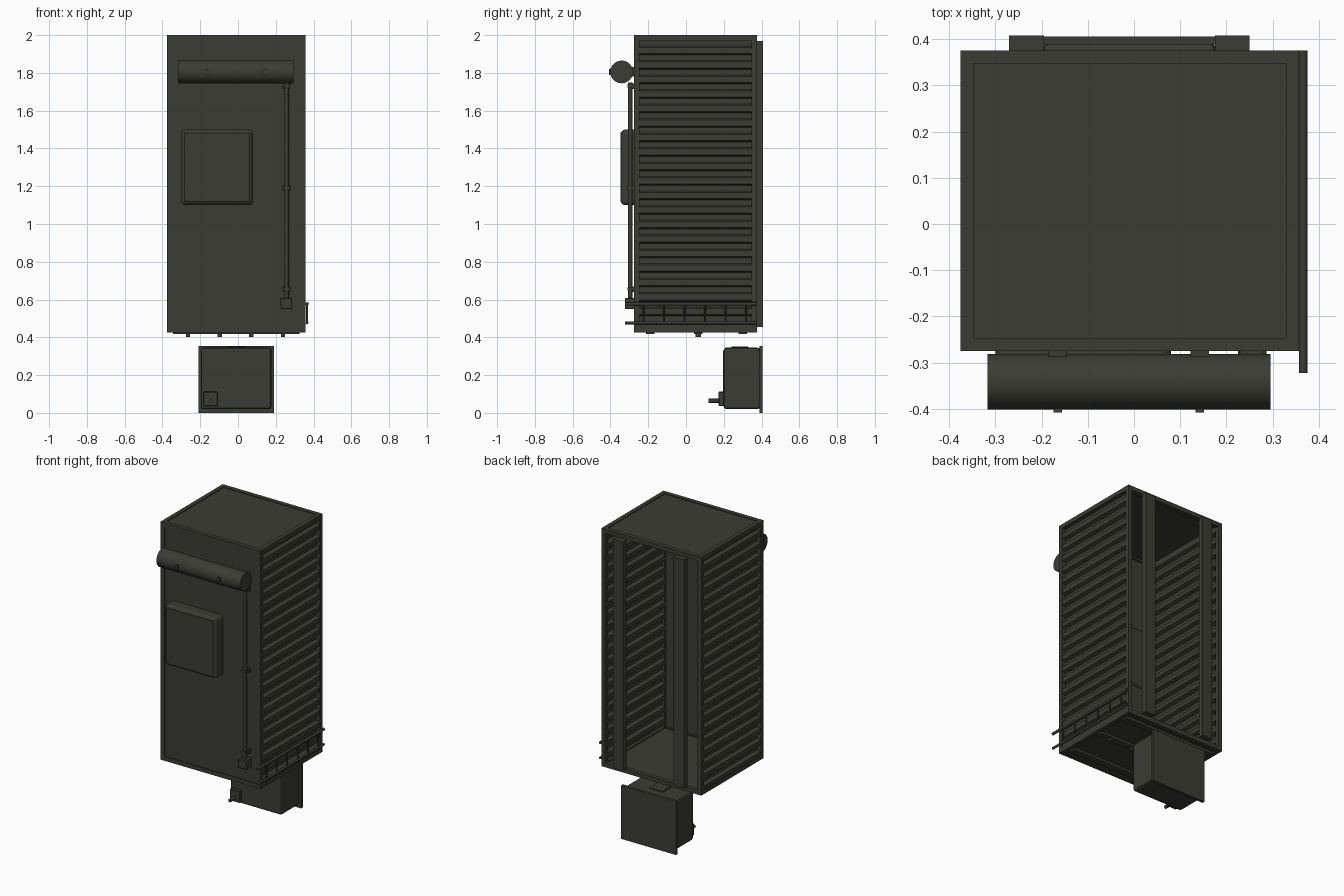
import bpy, bmesh, math
from mathutils import Matrix, Vector

if "Cube" in bpy.data.objects:
    bpy.data.objects.remove(bpy.data.objects["Cube"])

mat = bpy.data.materials.new("dark olive grey")
mat.diffuse_color = (0.045, 0.045, 0.036, 1)
mat.use_nodes = True
mat.node_tree.nodes["Principled BSDF"].inputs["Base Color"].default_value = mat.diffuse_color


def finish(name, bm):
    bmesh.ops.recalc_face_normals(bm, faces=bm.faces[:])
    me = bpy.data.meshes.new(name)
    bm.to_mesh(me)
    bm.free()
    me.materials.append(mat)
    ob = bpy.data.objects.new(name, me)
    bpy.context.scene.collection.objects.link(ob)
    return ob


def add_box(bm, x, y, z):
    m = Matrix.Translation(((x[0] + x[1]) / 2, (y[0] + y[1]) / 2, (z[0] + z[1]) / 2))
    m = m @ Matrix.Diagonal((x[1] - x[0], y[1] - y[0], z[1] - z[0], 1))
    return bmesh.ops.create_cube(bm, size=1, matrix=m)["verts"]


def box(name, x, y, z, bevel=0, segments=1):
    bm = bmesh.new()
    add_box(bm, x, y, z)
    if bevel:
        bmesh.ops.bevel(bm, geom=bm.edges[:], offset=bevel, segments=segments,
                        profile=0.5, affect='EDGES')
    return finish(name, bm)


def rod(name, a, b, r, sides=12):
    a, b = Vector(a), Vector(b)
    q = (b - a).to_track_quat('Z', 'Y').to_matrix().to_4x4()
    bm = bmesh.new()
    bmesh.ops.create_cone(bm, cap_ends=True, segments=sides, radius1=r, radius2=r,
                          depth=(b - a).length, matrix=Matrix.Translation((a + b) / 2) @ q)
    for f in bm.faces:
        f.smooth = len(f.verts) == 4
    for e in bm.edges:
        e.smooth = all(len(f.verts) == 4 for f in e.link_faces)
    return finish(name, bm)


X0, X1, Y0, Y1, Z0, Z1, T = -0.375, 0.357, -0.275, 0.375, 0.425, 2.0, 0.028

# Outer frame of twelve beams
bm = bmesh.new()
for x in ((X0, X0 + T), (X1 - T, X1)):
    for y in ((Y0, Y0 + T), (Y1 - T, Y1)):
        add_box(bm, x, y, (Z0, Z1))
    for z in ((Z0, Z0 + T), (Z1 - T, Z1)):
        add_box(bm, x, (Y0 + T, Y1 - T), z)
for y in ((Y0, Y0 + T), (Y1 - T, Y1)):
    for z in ((Z0, Z0 + T), (Z1 - T, Z1)):
        add_box(bm, (X0 + T, X1 - T), y, z)
finish("frame", bm)

# Flat panels: front, roof and floor; the back stays open
box("front_panel", (X0 + 0.02, X1 - 0.02), (Y0 + 0.005, Y0 + 0.015), (Z0 + 0.02, Z1 - 0.02))
box("roof_panel", (X0 + 0.02, X1 - 0.02), (Y0 + 0.02, Y1 - 0.02), (Z1 - 0.015, Z1 - 0.005))
box("floor_panel", (X0 + 0.02, X1 - 0.02), (Y0 + 0.02, Y1 - 0.02), (Z0 + 0.008, Z0 + 0.02))


# Corrugated side walls: a wave profile run from front to back
def corrugated(name, outer, inner):
    n, lo, hi = 20, Z0 + 0.02, Z1 - 0.02
    p = (hi - lo) / n
    prof = []
    for i in range(n):
        for f, x in ((0, outer), (0.4, outer), (0.52, inner), (0.88, inner)):
            prof.append((x, lo + p * (i + f)))
    prof.append((outer, hi))
    t = 0.004 if inner > outer else -0.004
    loop = prof + [(x + t, z) for x, z in reversed(prof)]
    bm = bmesh.new()
    rows = [[bm.verts.new((x, y, z)) for x, z in loop] for y in (Y0 + 0.022, Y1 - 0.022)]
    m = len(loop)
    for i in range(m):
        j = (i + 1) % m
        bm.faces.new((rows[0][i], rows[0][j], rows[1][j], rows[1][i]))
    for r in rows:
        for i in range(m // 2 - 1):
            bm.faces.new((r[i], r[i + 1], r[m - 2 - i], r[m - 1 - i]))
    finish(name, bm)


corrugated("left_wall", X0 + 0.004, X0 + 0.027)
corrugated("right_wall", X1 - 0.004, X1 - 0.027)

# Two upright posts on the open back
for name, x in (("back_post_left", -0.27), ("back_post_right", 0.175)):
    box(name, (x, x + 0.075), (Y1 - 0.003, 0.408), (0.455, 1.97))

# Rolled awning on the front with two clips and end brackets
rod("awning_roll", (-0.317, -0.341, 1.805), (0.295, -0.341, 1.805), 0.06, 40)
for x in (-0.165, 0.142):
    box("awning_clip", (x - 0.009, x + 0.009), (-0.408, -0.395), (1.79, 1.82))
    box("awning_bracket", (x - 0.02, x + 0.02), (-0.3, Y0 + 0.01), (1.78, 1.83))

# Front cover with rounded edges and a raised lid
box("front_cover", (-0.3, 0.08), (-0.345, -0.245), (1.1, 1.5), 0.022, 3)
box("cover_lid", (-0.285, 0.065), (-0.348, -0.33), (1.115, 1.485), 0.003)

# Vertical conduit with clips and a junction box
rod("conduit", (0.257, -0.296, 0.59), (0.257, -0.296, 1.75), 0.012)
for z in (0.655, 1.19, 1.73):
    box("conduit_clip", (0.233, 0.28), (-0.286, Y0 + 0.01), (z - 0.014, z + 0.014))
    box("conduit_strap", (0.241, 0.273), (-0.311, -0.28), (z - 0.008, z + 0.008))
box("junction_box", (0.225, 0.287), (-0.323, Y0 + 0.01), (0.55, 0.608), 0.003)

# Ladder-like rail along the lower right side
for z, r in ((0.577, 0.009), (0.477, 0.008)):
    rod("side_rail", (0.366, -0.322, z), (0.366, Y1, z), r)
for i in range(6):
    y = -0.225 + 0.1085 * i
    rod("rail_rung", (0.366, y, 0.477), (0.366, y, 0.577), 0.005, 8)

# Underside runners and clips
for y in (-0.19, 0.065, 0.3):
    box("floor_runner", (-0.345, 0.325), (y - 0.022, y + 0.022), (0.418, 0.44))
for x in (-0.265, -0.097, 0.07, 0.238):
    box("floor_clip", (x - 0.011, x + 0.011), (0.05, 0.08), (0.403, 0.42))

# Detached equipment box below the back edge
box("lower_box", (-0.197, 0.177), (0.2, 0.392), (0.02, 0.345), 0.013, 2)
box("lower_box_front", (-0.182, 0.162), (0.197, 0.21), (0.035, 0.33))
box("lower_box_plate", (-0.21, 0.19), (0.388, 0.406), (0.0, 0.354))
box("lower_box_cap", (-0.06, 0.04), (0.24, 0.33), (0.34, 0.352), 0.003)
box("socket", (-0.182, -0.108), (0.173, 0.205), (0.036, 0.112), 0.003)
rod("socket_pin", (-0.145, 0.12, 0.064), (-0.145, 0.18, 0.064), 0.011)
